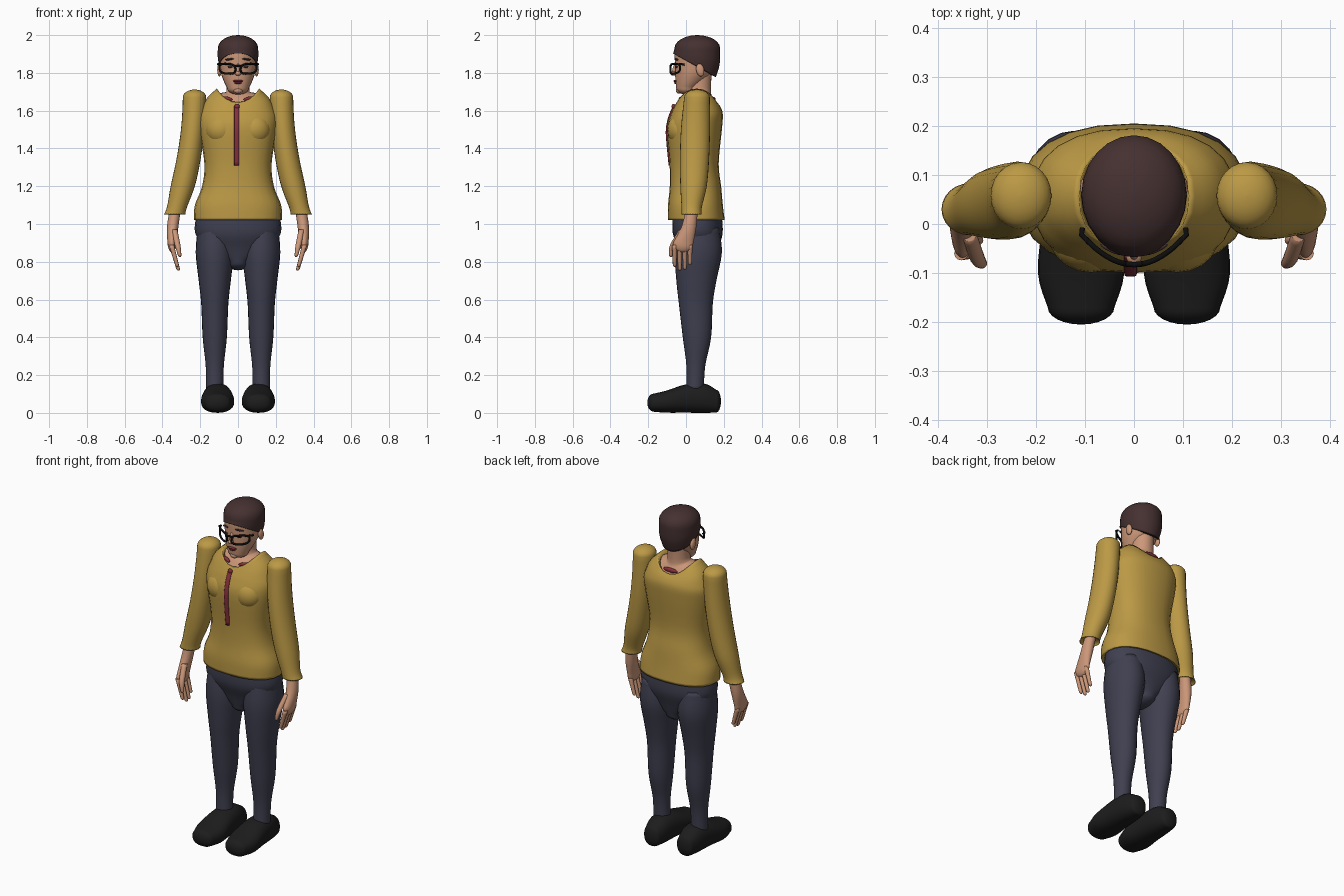
import bpy, bmesh, math
from mathutils import Matrix, Vector, Euler

cube = bpy.data.objects.get("Cube")
if cube:
    bpy.data.objects.remove(cube, do_unlink=True)


def material(name, *rgb):
    mat = bpy.data.materials.new(name)
    mat.use_nodes = True
    mat.diffuse_color = (*rgb, 1)
    shader = next(n for n in mat.node_tree.nodes if n.type == 'BSDF_PRINCIPLED')
    shader.inputs["Base Color"].default_value = (*rgb, 1)
    shader.inputs["Roughness"].default_value = 0.8
    return mat


MUSTARD = material("mustard_cloth", 0.5, 0.32, 0.06)
NAVY = material("navy_cloth", 0.05, 0.05, 0.08)
SKIN = material("skin", 0.6, 0.31, 0.19)
HAIR = material("dark_brown_hair", 0.06, 0.03, 0.03)
LEATHER = material("black_leather", 0.012, 0.012, 0.012)
FRAME = material("black_frame", 0.004, 0.004, 0.004)
RED = material("dark_red", 0.24, 0.03, 0.045)


def add_object(name, data, mat):
    data.materials.append(mat)
    ob = bpy.data.objects.new(name, data)
    bpy.context.collection.objects.link(ob)
    return ob


def add_mesh(name, bm, mat, mirror):
    bmesh.ops.recalc_face_normals(bm, faces=bm.faces)
    for face in bm.faces:
        face.smooth = True
    mesh = bpy.data.meshes.new(name)
    bm.to_mesh(mesh)
    bm.free()
    ob = add_object(name, mesh, mat)
    if mirror:
        ob.modifiers.new("mirror", 'MIRROR').use_mirror_merge = False


def smooth_rings(rings, steps=4):
    """Run a spline through the given cross-sections."""
    pts = [Vector(r) for r in rings]
    pts = [pts[0]] + pts + [pts[-1]]
    result = []
    for a, b, c, d in zip(pts, pts[1:], pts[2:], pts[3:]):
        for i in range(steps):
            t = i / steps
            result.append(b + (c - a) * t / 2 + (a * 2 - b * 5 + c * 4 - d) * t * t / 2
                          + (b * 3 - a - c * 3 + d) * t ** 3 / 2)
    return result + [pts[-1]]


def dome(ring, height, steps=6):
    """Shrink an end cross-section to a rounded tip; a negative height sinks it inward."""
    result = []
    for i in range(1, steps + 1):
        a = math.radians(88) * i / steps
        h, v, ru, rv = ring
        result.append(Vector((h + height * math.sin(a), v, ru * math.cos(a), rv * math.cos(a))))
    return result


def loft(name, rings, mat, x=lambda h: 0, start=0, end=0, lift=lambda h, side, front: 0,
         mirror=False, along_y=False, sides=24, power=1):
    """Skin cross-sections (position, centre, half width, half depth) with domed ends."""
    way = math.copysign(1, rings[-1][0] - rings[0][0])
    body = smooth_rings(rings)
    body = dome(body[0], -way * start)[::-1] + body + dome(body[-1], way * end)
    bm = bmesh.new()
    loops = []
    for h, v, ru, rv in body:
        loop = []
        for i in range(sides):
            a = math.tau * i / sides
            c, s = math.cos(a), math.sin(a)
            across = x(h) + ru * math.copysign(abs(c) ** power, c)
            depth = v + rv * math.copysign(abs(s) ** power, s)
            level = h + lift(h, c * c, -s)
            loop.append(bm.verts.new((across, level, depth) if along_y else (across, depth, level)))
        loops.append(loop)
    for low, high in zip(loops, loops[1:]):
        for i in range(sides):
            bm.faces.new((low[i - 1], low[i], high[i], high[i - 1]))
    bm.faces.new(loops[0])
    bm.faces.new(loops[-1])
    add_mesh(name, bm, mat, mirror)


def blob(name, centre, radii, mat, mirror=False, pitch=0, roll=0, yaw=0):
    turn = Euler([math.radians(a) for a in (pitch, roll, yaw)]).to_matrix().to_4x4()
    bm = bmesh.new()
    bmesh.ops.create_uvsphere(bm, u_segments=20, v_segments=12, radius=1,
                              matrix=Matrix.Translation(centre) @ turn @ Matrix.Diagonal((*radii, 1)))
    add_mesh(name, bm, mat, mirror)


# Shirt: the neckline rises towards the shoulders
loft("shirt", [
    (1.02, .055, .234, .15), (1.1, .05, .228, .145), (1.2, .05, .19, .136),
    (1.32, .043, .178, .13), (1.5, .045, .205, .145), (1.58, .057, .206, .138),
    (1.62, .06, .175, .123), (1.645, .057, .112, .106)],
    MUSTARD, start=-.01, end=-.08, power=.85,
    lift=lambda z, side, front: max(0, z - 1.6) * 1.6 * side)
blob("bust", (.088, -.025, 1.5), (.085, .074, .085), MUSTARD, mirror=True)

# Sleeves: puffed shoulder, arm swinging outward, tight cuff
loft("sleeve", [
    (1.67, .058, .062, .068), (1.5, .05, .062, .077), (1.34, .045, .064, .077),
    (1.2, .04, .064, .07), (1.09, .03, .053, .054), (1.05, .03, .057, .053)],
    MUSTARD, x=lambda z: .23 + .25 * (1.7 - z) ** 2, start=.042, end=-.02, mirror=True)

# Placket, button and undershirt showing at the neckline
loft("placket", [(z, y, .013, .007) for z, y in
                 ((1.31, -.085), (1.42, -.096), (1.5, -.1), (1.57, -.086), (1.625, -.062))],
     RED, x=lambda z: -.007, sides=12, power=.6)
blob("collar_button", (-.005, -.066, 1.622), (.014, .01, .014), RED)
blob("undershirt_front", (.056, -.026, 1.664), (.029, .01, .01), RED, mirror=True, roll=-12, yaw=22)
blob("undershirt_back", (0, .146, 1.66), (.046, .01, .013), RED)

# Neck and head
loft("neck", [
    (1.63, .057, .108, .104), (1.665, .06, .084, .084), (1.7, .066, .062, .066),
    (1.8, .07, .06, .066)], SKIN,
    lift=lambda z, side, front: max(0, 1.7 - z) * .85 * side)
loft("head", [
    (1.72, .004, .058, .056), (1.76, .024, .077, .08), (1.81, .042, .092, .1),
    (1.9, .052, .099, .112)], SKIN, start=.035, end=.07)
blob("chin", (0, -.036, 1.707), (.024, .018, .017), SKIN)
blob("nose_bridge", (0, -.058, 1.825), (.01, .012, .032), SKIN, pitch=-18)
blob("nose_tip", (0, -.067, 1.797), (.016, .015, .012), SKIN)
blob("ear", (.098, .075, 1.815), (.012, .021, .034), SKIN, mirror=True, pitch=12)
blob("upper_lip", (0, -.056, 1.757), (.028, .01, .006), RED)
blob("lower_lip", (0, -.053, 1.747), (.021, .01, .006), RED)
blob("eye", (.042, -.051, 1.832), (.014, .006, .006), HAIR, mirror=True, yaw=22)
blob("eyebrow", (.045, -.052, 1.872), (.026, .006, .005), HAIR, mirror=True, roll=6, yaw=24)

# Hair cap: the edge slopes from the forehead down to the nape
loft("hair", [
    (1.84, .045, .1, .113), (1.88, .057, .107, .121), (1.93, .06, .107, .121)],
    HAIR, start=-.01, end=.07, lift=lambda z, side, front: max(0, 1.93 - z) * .7 * front)


# Glasses: rounded rims, bridge and short temples wrapping around the face
def on_face(x, z):
    return (x, -.083 + .06 * (x / .105) ** 2, z)


def rim_point(side, angle):
    c, s = math.cos(angle), math.sin(angle)
    return on_face(side * (.056 + .042 * math.copysign(abs(c) ** .7, c)),
                   1.822 + .004 * c + .026 * math.copysign(abs(s) ** .7, s))


wires = [([on_face(x, 1.838 - .2 * abs(x)) for x in (-.02, 0, .02)], False)]
for side in (-1, 1):
    wires.append(([rim_point(side, math.tau * i / 28) for i in range(28)], True))
    wires.append(([on_face(side * .092, 1.846), (side * .107, -.022, 1.846),
                   (side * .105, -.008, 1.843)], False))
glasses = bpy.data.curves.new("glasses", 'CURVE')
glasses.dimensions = '3D'
glasses.bevel_depth = .0055
for points, closed in wires:
    spline = glasses.splines.new('POLY')
    spline.points.add(len(points) - 1)
    for point, place in zip(spline.points, points):
        point.co = (*place, 1)
    spline.use_cyclic_u = closed
add_object("glasses", glasses, FRAME)

# Trousers
loft("trouser_hips", [
    (1.04, .06, .222, .13), (.95, .062, .226, .132), (.87, .065, .16, .105),
    (.8, .065, .06, .085)], NAVY, end=.045, power=.9)
loft("trouser_leg", [
    (.98, .065, .09, .11), (.85, .065, .101, .125), (.7, .055, .085, .106),
    (.58, .052, .072, .09), (.4, .058, .064, .075), (.25, .052, .048, .05),
    (.12, .048, .046, .046)], NAVY, x=lambda z: .123, mirror=True)

# Shoes, from heel to toe
loft("shoe", [
    (.16, .062, .052, .06), (.1, .077, .068, .077), (0, .076, .079, .075),
    (-.1, .06, .088, .059), (-.17, .054, .068, .048)],
    LEATHER, x=lambda y: .108, start=.025, end=.035, mirror=True, along_y=True, power=.85)

# Hands hanging at the sides
loft("palm", [(1.07, .03, .03, .032), (.98, .014, .03, .04), (.9, -.015, .023, .054)],
     SKIN, x=lambda z: .35 - .6 * (z - .9) ** 2, end=.05, mirror=True)
for i, (finger, tip) in enumerate((("index", .785), ("middle", .765), ("ring", .77), ("little", .795))):
    y = .027 * i - .06
    loft(finger + "_finger", [(.89, y, .014, .014), (tip, y, .01, .01)], SKIN,
         x=lambda z: .35 - .28 * (.88 - z), end=.012, mirror=True, sides=12)
loft("thumb", [(.97, -.02, .015, .016), (.89, -.068, .015, .016), (.84, -.08, .01, .011)],
     SKIN, x=lambda z: .31 + .2 * (z - .84), end=.015, mirror=True, sides=12)
